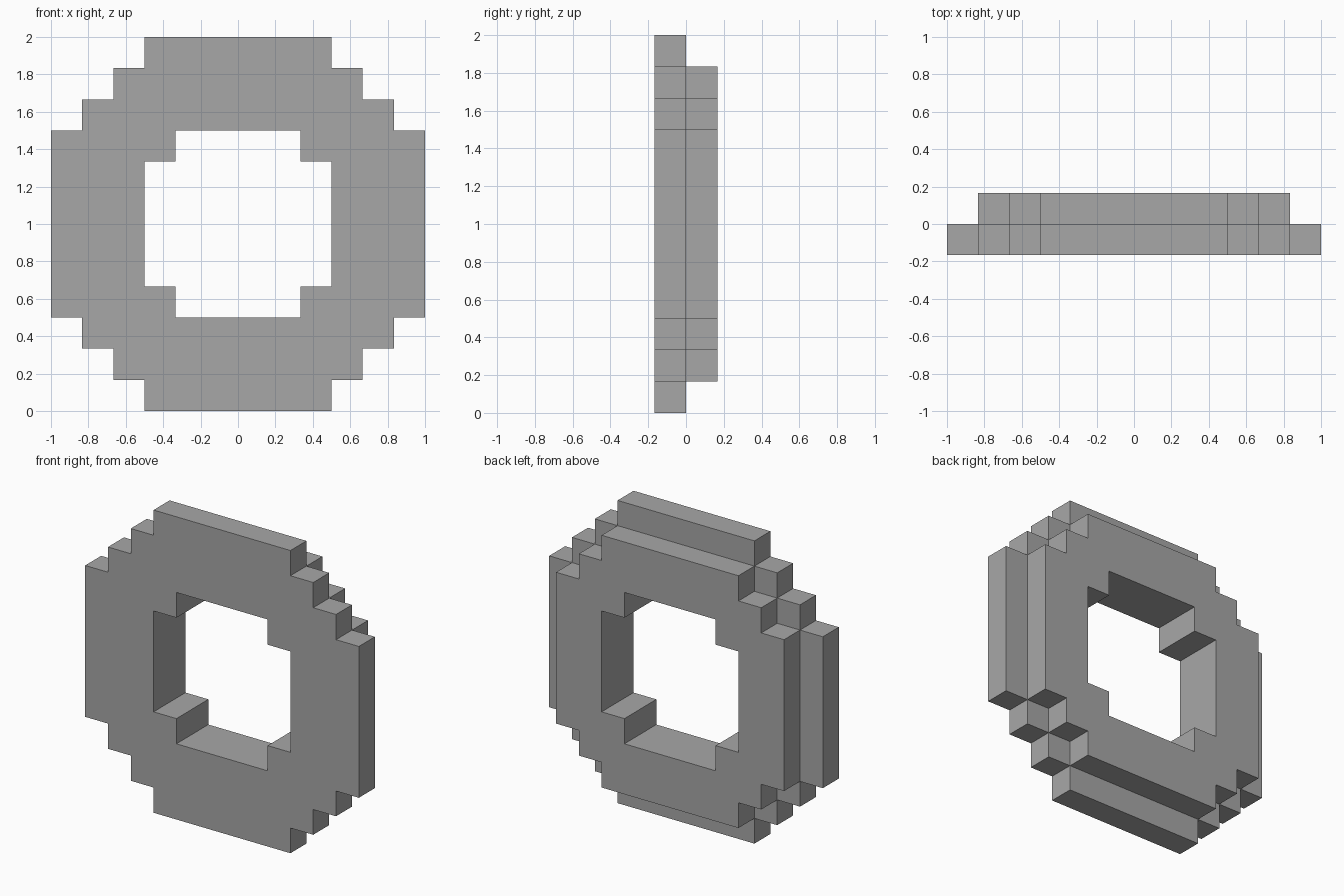
import bpy
import bmesh
import math

cube = bpy.data.objects.get("Cube")
if cube:
    bpy.data.objects.remove(cube, do_unlink=True)

U = 1 / 6  # block size

# Single grey material
grey = bpy.data.materials.new("grey")
grey.use_nodes = True
grey.diffuse_color = (0.39, 0.39, 0.39, 1)
grey.node_tree.nodes["Principled BSDF"].inputs["Base Color"].default_value = (0.39, 0.39, 0.39, 1)

# Half widths in blocks for each row, counted from the middle outwards
FRONT = [6, 6, 6, 5, 4, 3]
BACK = [5, 5, 5, 4, 3]
HOLE = [3, 3, 2]


def row(widths, r):
    return widths[r] if r < len(widths) else 0


def filled(x, y, z):
    """True if the block with lower corner (x, y, z) belongs to the ring."""
    if y not in (-1, 0):
        return False
    col = x if x >= 0 else -x - 1
    r = z if z >= 0 else -z - 1
    return row(HOLE, r) <= col < row(FRONT if y == -1 else BACK, r)


def block_face(cell, axis, side):
    """Corners of one block side, wound so the normal points outwards."""
    a, b = (axis + 1) % 3, (axis + 2) % 3
    corners = []
    for da, db in ((0, 0), (1, 0), (1, 1), (0, 1)):
        p = list(cell)
        p[axis] += side
        p[a] += da
        p[b] += db
        corners.append(tuple(p))
    return corners if side else corners[::-1]


# Stepped ring: only the exposed sides of the two block layers
bm = bmesh.new()
verts = {}
for x in range(-6, 6):
    for y in (-1, 0):
        for z in range(-6, 6):
            if not filled(x, y, z):
                continue
            for axis in range(3):
                for side in (0, 1):
                    n = [x, y, z]
                    n[axis] += 1 if side else -1
                    if filled(*n):
                        continue
                    face = []
                    for p in block_face((x, y, z), axis, side):
                        if p not in verts:
                            verts[p] = bm.verts.new((p[0] * U, p[1] * U, p[2] * U + 1))
                        face.append(verts[p])
                    bm.faces.new(face)

# Merge coplanar block sides into large flat faces
bmesh.ops.dissolve_limit(bm, angle_limit=math.radians(1), verts=bm.verts[:], edges=bm.edges[:])

mesh = bpy.data.meshes.new("stepped_ring")
bm.to_mesh(mesh)
bm.free()
mesh.materials.append(grey)
ring = bpy.data.objects.new("stepped_ring", mesh)
bpy.context.collection.objects.link(ring)
